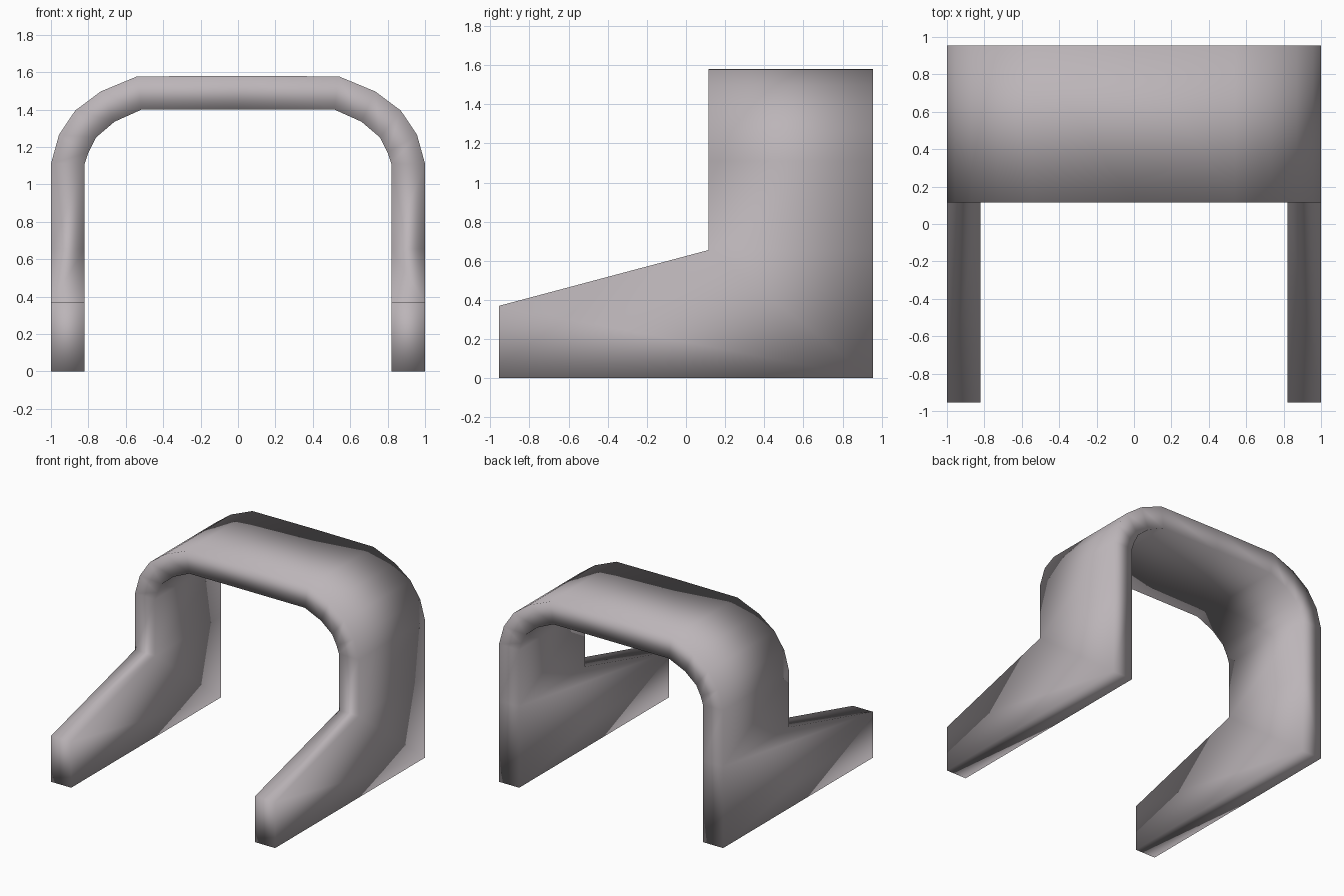
import bpy, bmesh

if "Cube" in bpy.data.objects:
    bpy.data.objects.remove(bpy.data.objects["Cube"])

# Single grey material
grey = bpy.data.materials.new("warm grey")
grey.diffuse_color = (0.50, 0.46, 0.48, 1)
grey.use_nodes = True
grey.node_tree.nodes["Principled BSDF"].inputs["Base Color"].default_value = grey.diffuse_color

FRONT, STEP, BACK = -0.955, 0.115, 0.955

# Right half of the arch: (outer, inner) points in x, z from the rail upward
half = [((1.0, 0.655), (0.82, 0.655)),
        ((1.0, 1.11), (0.82, 1.11)),
        ((0.957, 1.265), (0.80, 1.17)),
        ((0.87, 1.395), (0.76, 1.25)),
        ((0.733, 1.497), (0.66, 1.335)),
        ((0.54, 1.577), (0.515, 1.40))]
crown = [((0.0, 1.58), (0.0, 1.40))]
mirror = [((-o[0], o[1]), (-i[0], i[1])) for o, i in reversed(half)]
stations = half + crown + mirror

bm = bmesh.new()


def ring(outer, inner):
    """Rectangular section of the arch: outer/inner at front and back."""
    pts = [(outer, STEP), (outer, BACK), (inner, BACK), (inner, STEP)]
    return [bm.verts.new((p[0], y, p[1])) for p, y in pts]


def bridge(a, b, skip=()):
    for k in range(4):
        if k not in skip:
            n = (k + 1) % 4
            bm.faces.new((a[k], a[n], b[n], b[k]))


# Arch: sections joined along the path
rings = [ring(o, i) for o, i in stations]
for a, b in zip(rings, rings[1:]):
    bridge(a, b)

# Side rails: sloping toe in front, block under each arch foot
for side, foot in ((1, rings[0]), (-1, rings[-1])):
    of, ob, inb, inf = foot

    def v(x, y, z):
        return bm.verts.new((side * x, y, z))
    tip_o, tip_i = v(1, FRONT, 0.37), v(0.82, FRONT, 0.37)
    toe_o, toe_i = v(1, FRONT, 0), v(0.82, FRONT, 0)
    heel_o, heel_i = v(1, BACK, 0), v(0.82, BACK, 0)
    bm.faces.new((toe_o, heel_o, ob, of, tip_o))       # outer side
    bm.faces.new((toe_i, heel_i, inb, inf, tip_i))     # inner side
    bm.faces.new((tip_o, of, inf, tip_i))              # slope
    bm.faces.new((toe_o, tip_o, tip_i, toe_i))         # front end
    bm.faces.new((heel_o, ob, inb, heel_i))            # back end
    bm.faces.new((toe_o, toe_i, heel_i, heel_o))       # underside

bmesh.ops.recalc_face_normals(bm, faces=bm.faces)
for f in bm.faces:
    f.smooth = True

mesh = bpy.data.meshes.new("arched_frame")
bm.to_mesh(mesh)
bm.free()
mesh.materials.append(grey)
obj = bpy.data.objects.new("arched_frame", mesh)
bpy.context.collection.objects.link(obj)
